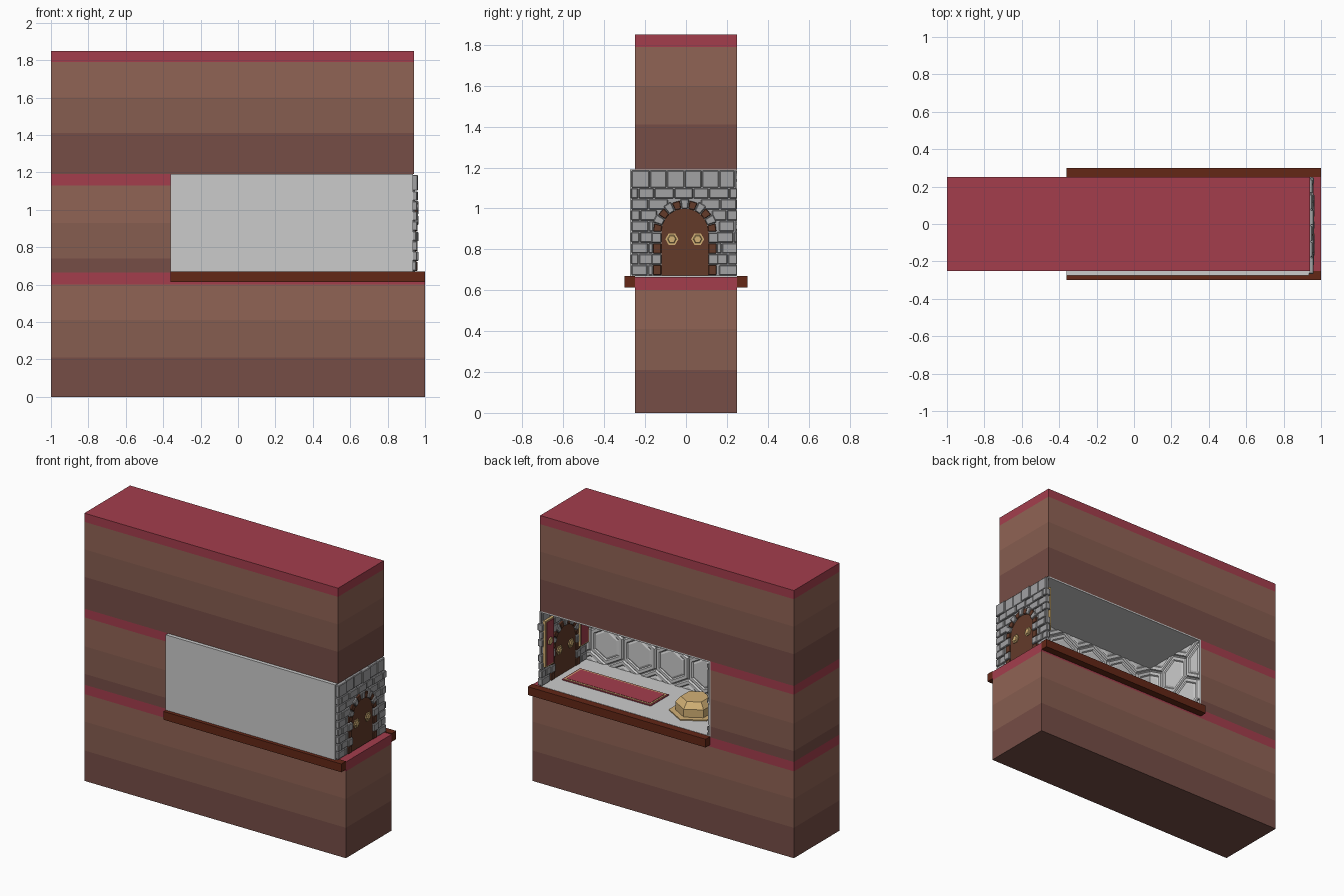
import bpy, bmesh, math, random
from mathutils import Matrix, Vector

if "Cube" in bpy.data.objects:
    bpy.data.objects.remove(bpy.data.objects["Cube"])

random.seed(4)


def mat(name, r, g, b):
    m = bpy.data.materials.new(name)
    m.diffuse_color = (r, g, b, 1)
    m.use_nodes = True
    m.node_tree.nodes["Principled BSDF"].inputs["Base Color"].default_value = m.diffuse_color
    return m


EARTH = [mat("earth_dark", .18, .075, .061), mat("earth_mid", .24, .11, .08),
         mat("earth_light", .28, .125, .09), mat("carpet_red", .37, .048, .073)]
RED = EARTH[3]
RAIL = mat("rail_wood", .125, .02, .008)
DOOR = mat("door_wood", .125, .043, .023)
STONE = mat("stone", .36, .36, .37)
GOLD = mat("gold", .65, .44, .18)


def finish(name, bm, mats=(), bevel=0):
    bmesh.ops.recalc_face_normals(bm, faces=bm.faces)
    me = bpy.data.meshes.new(name)
    bm.to_mesh(me)
    bm.free()
    for m in mats:
        me.materials.append(m)
    ob = bpy.data.objects.new(name, me)
    bpy.context.collection.objects.link(ob)
    if bevel:
        mod = ob.modifiers.new("bevel", "BEVEL")
        mod.width, mod.segments = bevel, 1
    return ob


def add_box(bm, lo, hi):
    lo, hi = Vector(lo), Vector(hi)
    bmesh.ops.create_cube(bm, size=1, matrix=Matrix.Translation((lo + hi) / 2)
                          @ Matrix.Diagonal((*(hi - lo), 1)))


def box(name, lo, hi, m=None):
    bm = bmesh.new()
    add_box(bm, lo, hi)
    return finish(name, bm, [m] if m else [])


def loft(bm, rings):
    # closed solid through a list of rings of points
    loops = [[bm.verts.new(p) for p in r] for r in rings]
    n = len(loops[0])
    bm.faces.new(loops[0])
    for k, (a, b) in enumerate(zip(loops, loops[1:])):
        for i in range(n):
            j = (i + 1) % n
            bm.faces.new((a[i], a[j], b[j], b[i])).material_index = k
    bm.faces.new(loops[-1]).material_index = max(len(loops) - 2, 0)


def hexagon(bm, profile, origin, u, v, w, turn=math.pi / 2):
    # hexagonal stack: profile is (radius, height along w)
    o, u, v, w = map(Vector, (origin, u, v, w))
    ang = [turn + i * math.pi / 3 for i in range(6)]
    loft(bm, [[o + u * r * math.cos(a) + v * r * math.sin(a) + w * h for a in ang]
              for r, h in profile])


# earth blocks with coloured bands
def strata(name, x0, x1, levels):
    bm = bmesh.new()
    loft(bm, [[(x0, -.25, z), (x1, -.25, z), (x1, .25, z), (x0, .25, z)] for z in levels])
    finish(name, bm, EARTH)


strata("lower_earth", -1, 1, [0, .21, .41, .6, .665])
strata("middle_earth", -1, -.36, [.665, .74, .93, 1.13, 1.19])
strata("upper_earth", -1, .94, [1.19, 1.41, 1.6, 1.79, 1.85])

# rails along both long sides
for side, y0, y1 in (("front", -.3, -.25), ("back", .25, .3)):
    box(side + "_rail", (-.36, y0, .613), (1, y1, .67), RAIL)

# room shell
box("room_floor", (-.36, -.25, .66), (.935, .25, .672))
box("room_ceiling", (-.36, -.25, 1.18), (.935, .25, 1.19))
box("front_wall", (-.36, -.275, .67), (.935, -.25, 1.19))
box("inner_side_wall", (-.362, -.25, .67), (-.35, .25, 1.19))

# honeycomb relief on the front wall and the inner side wall
TILE = [(.142, 0), (.134, .014), (.112, .014), (.104, .007), (.09, .012)]


def honeycomb(name, origin, u, w, length):
    bm = bmesh.new()
    o, u = Vector(origin), Vector(u)
    for row in range(-1, 4):
        for col in range(-1, int(length / .25) + 2):
            p = o + u * (.125 + col * .25 + (row % 2) * .125)
            p.z = .815 + row * .2165
            hexagon(bm, TILE, p, u, (0, 0, 1), w)
    ends = ((o, -u), (o + u * length, u), (Vector((0, 0, .67)), Vector((0, 0, -1))),
            (Vector((0, 0, 1.182)), Vector((0, 0, 1))))
    for co, no in ends:
        bmesh.ops.bisect_plane(bm, geom=bm.verts[:] + bm.edges[:] + bm.faces[:],
                               plane_co=co, plane_no=no, clear_outer=True)
    finish(name, bm)


honeycomb("front_wall_tiles", (-.35, -.251, 0), (1, 0, 0), (0, 1, 0), 1.28)
honeycomb("side_wall_tiles", (-.351, -.25, 0), (0, 1, 0), (1, 0, 0), .5)

# door wall: core and staggered bricks around the arch
YC, ZS, R_IN, R_OUT = -.006, .885, .115, .155
box("door_wall_core", (.936, -.262, .67), (.947, .245, 1.185), STONE)


def arch_half(z):
    d = z - ZS
    return R_OUT if d < 0 else math.sqrt(max(R_OUT ** 2 - d * d, 0))


bm = bmesh.new()
rows = [.672 + i * .0535 for i in range(9)] + [1.188]
for i, (z0, z1) in enumerate(zip(rows, rows[1:])):
    y = -.268 - (i % 2) * .045
    while y < .24:
        w = .088 + random.uniform(-.012, .012)
        a, b = max(y, -.27), min(y + w, .252)
        y += w
        half = arch_half((z0 + z1) / 2)
        if half > .02:
            if a < YC < b or (abs(a - YC) < half and abs(b - YC) < half):
                a, b = (a, YC - half) if a < YC - half else (YC + half, b)
            elif YC - half < b < YC:
                b = YC - half
            elif YC < a < YC + half:
                a = YC + half
        if b - a > .015:
            out = random.uniform(0, .009)
            add_box(bm, (.926 - out / 3, a + .002, z0 + .002), (.953 + out, b - .002, z1 - .002))
finish("wall_bricks", bm, [STONE], .004)

# arch and jambs: alternating stone and wood blocks
bms = [bmesh.new(), bmesh.new()]


def block(kind, pts):
    x0, x1 = ((.918, .966), (.922, .96))[kind]
    loft(bms[kind], [[(x, YC + y, z) for y, z in pts] for x in (x0, x1)])


N = 11
for i in range(N):
    a0, a1 = math.pi * (i + .04) / N, math.pi * (i + .96) / N
    kind = 1 - i % 2
    ro = R_OUT + (.008 if kind == 0 else 0)
    block(kind, [(r * math.cos(a), ZS + r * math.sin(a))
                 for r, a in ((R_IN, a0), (ro, a0), (ro, a1), (R_IN, a1))])
for s in (-1, 1):
    for i in range(4):
        z0, z1 = .674 + i * .0525, .674 + (i + 1) * .0525 - .003
        ro = R_OUT + (.008 if i % 2 else 0)
        block(1 - i % 2, [(s * R_IN, z0), (s * ro, z0), (s * ro, z1), (s * R_IN, z1)])
finish("arch_stones", bms[0], [STONE], .004)
finish("arch_wood_blocks", bms[1], [DOOR], .003)

# arched door, two leaves with hexagonal handles on both faces
bm = bmesh.new()
outline = [(-R_IN, .672), (R_IN, .672)] + [
    (R_IN * math.cos(math.pi * i / 12), ZS + R_IN * math.sin(math.pi * i / 12)) for i in range(13)]
loft(bm, [[(x, YC + y, z) for y, z in outline] for x in (.93, .952)])
finish("door", bm, [DOOR])
HANDLE = [(.032, 0), (.032, .006), (.022, .006), (.018, .012)]
for s, side in ((-1, "left"), (1, "right")):
    bm = bmesh.new()
    for x, w in ((.952, 1), (.93, -1)):
        hexagon(bm, HANDLE, (x, YC + s * .063, .85), (0, 1, 0), (0, 0, 1), (w, 0, 0), 0)
    finish(side + "_door_handle", bm, [GOLD])
    # banner beside the door on the room side
    y = s * .19
    box(side + "_banner_trim", (.908, y - .045, .8), (.93, y + .045, 1.12), GOLD)
    box(side + "_banner", (.904, y - .038, .81), (.912, y + .038, 1.11), RED)
    bm = bmesh.new()
    hexagon(bm, [(.028, 0), (.024, .006)], (.904, y, .97), (0, 1, 0), (0, 0, 1), (-1, 0, 0))
    finish(side + "_banner_emblem", bm, [GOLD])

# rug with border strips
for name, inset, z, m in (("rug_edge", 0, .677, RED), ("rug_border", .01, .679, GOLD),
                          ("rug", .02, .681, RED)):
    box(name, (.2 + inset, -.1 + inset, .671), (.88 - inset, .1 - inset, z), m)

# hexagonal pedestal on a low base
bm = bmesh.new()
hexagon(bm, [(.165, 0), (.165, .008)], (-.07, 0, .671), (1, 0, 0), (0, 1, 0), (0, 0, 1))
hexagon(bm, [(.125, 0), (.125, .055), (.09, .095)], (-.07, 0, .678),
        (1, 0, 0), (0, 1, 0), (0, 0, 1))
ob = finish("pedestal", bm, [GOLD])
for p in ob.data.polygons:
    p.material_index = 0
